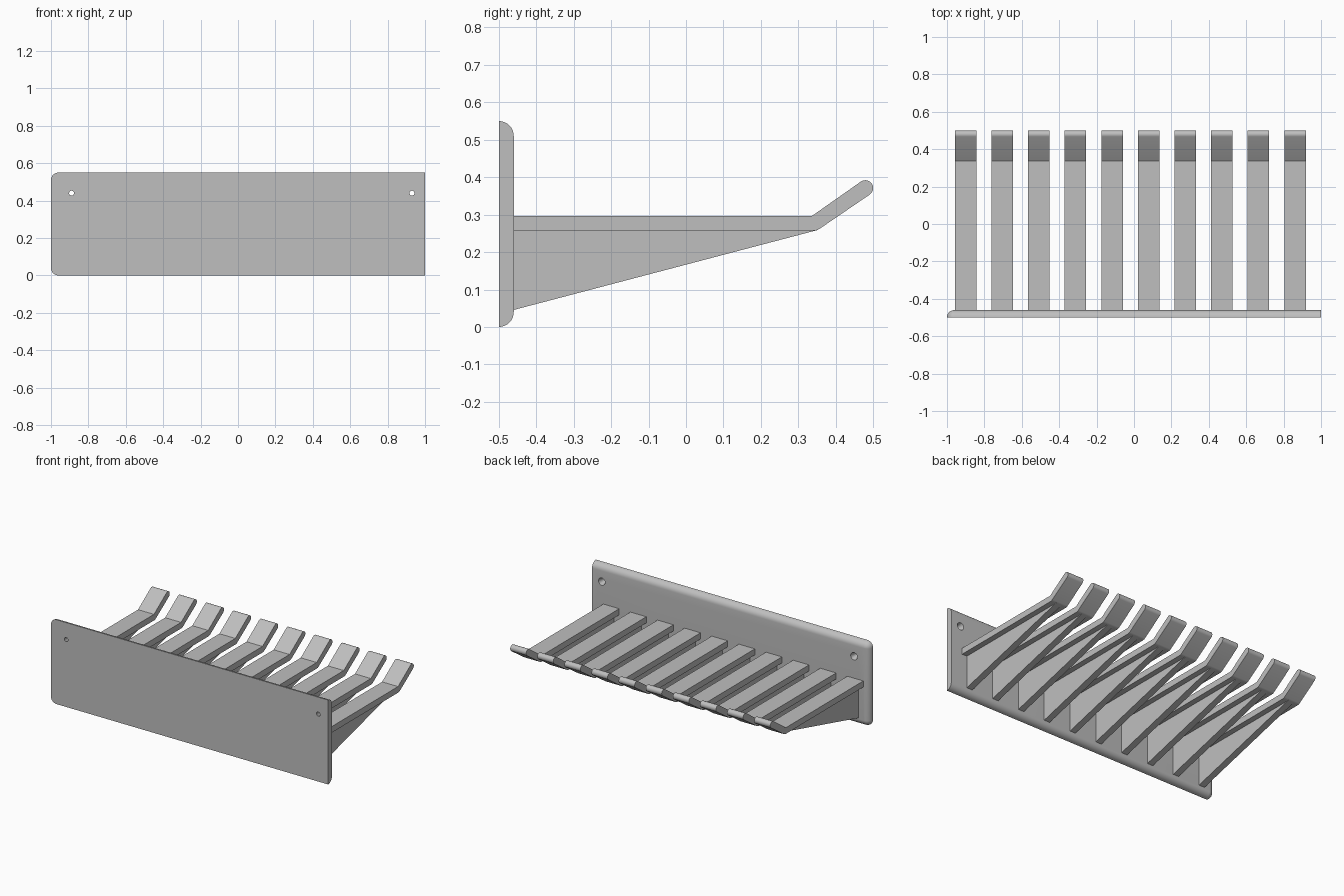
import bpy, bmesh
from math import sin, cos, pi, radians

cube = bpy.data.objects.get("Cube")
if cube:
    bpy.data.objects.remove(cube, do_unlink=True)

grey = bpy.data.materials.new("light grey")
grey.use_nodes = True
colour = (0.52, 0.52, 0.52, 1)
grey.diffuse_color = colour
grey.node_tree.nodes["Principled BSDF"].inputs["Base Color"].default_value = colour


def add_object(name, bm):
    bmesh.ops.recalc_face_normals(bm, faces=bm.faces)
    mesh = bpy.data.meshes.new(name)
    bm.to_mesh(mesh)
    bm.free()
    mesh.materials.append(grey)
    obj = bpy.data.objects.new(name, mesh)
    bpy.context.collection.objects.link(obj)
    return obj


def select_only(obj):
    bpy.ops.object.select_all(action="DESELECT")
    obj.select_set(True)
    bpy.context.view_layer.objects.active = obj


def loft(name, rings):
    """Skin matching closed rings of points and cap both ends."""
    bm = bmesh.new()
    loops = [[bm.verts.new(p) for p in ring] for ring in rings]
    n = len(loops[0])
    for a, b in zip(loops, loops[1:]):
        for i in range(n):
            j = (i + 1) % n
            bm.faces.new((a[i], a[j], b[j], b[i]))
    bm.faces.new(loops[0])
    bm.faces.new(loops[-1])
    bmesh.ops.remove_doubles(bm, verts=bm.verts, dist=0.0002)
    return add_object(name, bm)


def extrude_x(name, profile, x, width):
    """Extrude a (y, z) profile along x, centred on x."""
    return loft(name, [[(x + s * width / 2, y, z) for y, z in profile] for s in (-1, 1)])


# Wall plate: rounded towards the hooks on three sides, square at +x
WALL, THICK, HEIGHT, STEPS = -0.5, 0.04, 0.55, 8


def plate_ring(t):
    r = THICK * cos(t)
    left, y = -1 + THICK, WALL + THICK * sin(t)
    low, high = THICK, HEIGHT - THICK
    ring = [(1, y, low - r)]
    for zc, start in ((low, 1.5 * pi), (high, pi)):
        for k in range(STEPS + 1):
            a = start - k / STEPS * pi / 2
            ring.append((left + r * cos(a), y, zc + r * sin(a)))
    return ring + [(1, y, high + r)]


plate = loft("wall_plate", [plate_ring(k / STEPS * pi / 2) for k in range(STEPS + 1)])

# Tapered screw holes
for x in (-0.89, 0.93):
    bpy.ops.mesh.primitive_cone_add(vertices=24, radius1=0.0265, radius2=0.0105, depth=0.06,
                                    location=(x, -0.48, 0.44), rotation=(pi / 2, 0, 0))
    cutter = bpy.context.object
    cutter.name = "screw_hole_cutter"
    cutter.hide_render = True
    select_only(plate)
    cut = plate.modifiers.new("screw_hole", "BOOLEAN")
    cut.operation = "DIFFERENCE"
    cut.solver = "EXACT"
    cut.object = cutter
    bpy.ops.object.modifier_apply(modifier=cut.name)
    bpy.data.objects.remove(cutter, do_unlink=True)
select_only(plate)
bpy.ops.object.shade_smooth_by_angle(angle=radians(35))

# Arm profile: flat shelf, upturned end, round tip
TILT, TIP_R = radians(35), 0.021
tip = [(0.479 + TIP_R * cos(a), 0.371 + TIP_R * sin(a))
       for a in (TILT - pi / 2 + k / 10 * pi for k in range(11))]
arm = [(-0.462, 0.257), (0.342, 0.257), (0.351, 0.259), (0.358, 0.263)] + tip
arm += [(0.337, 0.297), (-0.462, 0.297)]

# Triangular brace profile under each arm
brace = [(-0.462, 0.045), (0.35, 0.2585), (-0.462, 0.2585)]

COUNT = 10
for i in range(COUNT):
    x = -0.9 + i * 0.1957
    strip = extrude_x(f"arm_{i + 1}", arm, x, 0.115)
    select_only(strip)
    bpy.ops.object.shade_smooth_by_angle(angle=radians(25))
    extrude_x(f"brace_{i + 1}", brace, x, 0.042)
